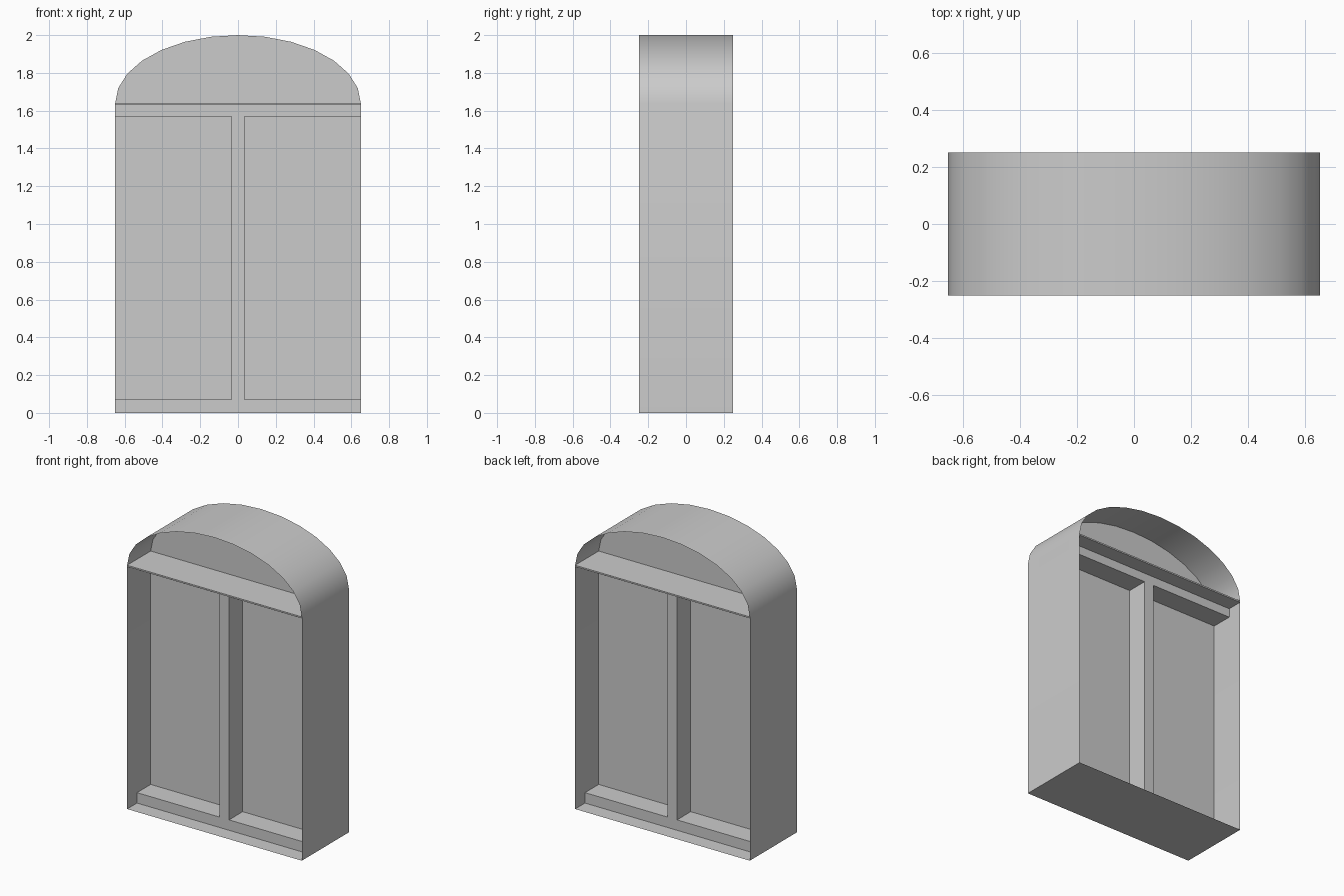
import bpy, bmesh, math

if "Cube" in bpy.data.objects:
    bpy.data.objects.remove(bpy.data.objects["Cube"])

W, D, SPRING, RISE = 0.65, 0.25, 1.64, 0.36   # half width, half depth, arch base, arch rise
BAR, BAR_D = 0.07, 0.145                      # bar width, bar half depth


def finish(name, bm):
    bmesh.ops.recalc_face_normals(bm, faces=bm.faces)
    mesh = bpy.data.meshes.new(name)
    bm.to_mesh(mesh)
    bm.free()
    obj = bpy.data.objects.new(name, mesh)
    bpy.context.collection.objects.link(obj)
    return obj


def extrude_profile(name, points, half_depth, capped=True):
    """Sweep an xz outline along y, with or without end faces."""
    bm = bmesh.new()
    front = [bm.verts.new((x, -half_depth, z)) for x, z in points]
    back = [bm.verts.new((x, half_depth, z)) for x, z in points]
    n = len(points)
    for i in range(n):
        j = (i + 1) % n
        bm.faces.new((front[i], front[j], back[j], back[i]))
    if capped:
        bm.faces.new(front)
        bm.faces.new(back[::-1])
    return finish(name, bm)


# Outline: floor, walls and elliptical arch of 14 segments
outline = [(-W, 0), (W, 0)]
for i in range(15):
    a = math.pi * i / 14
    outline.append((W * math.cos(a), SPRING + RISE * math.sin(a)))

# Thin outer casing, open at front and back
casing = extrude_profile("outer_casing", outline, D, capped=False)
bpy.context.view_layer.objects.active = casing
casing.select_set(True)
bpy.ops.object.shade_smooth_by_angle(angle=math.radians(30))

# Single pane in the middle of the depth
bm = bmesh.new()
bm.faces.new([bm.verts.new((x, 0, z)) for x, z in outline])
finish("centre_pane", bm)

# I-shaped frame: sill rail, mullion and transom rail
h = BAR / 2
right = [(W, 0), (W, BAR), (h, BAR), (h, SPRING - BAR), (W, SPRING - BAR), (W, SPRING)]
left = [(-x, z) for x, z in reversed(right)]
extrude_profile("mullion_frame", right + left, BAR_D)

# Full-depth shelf below the arch
extrude_profile("arch_shelf", [(-W, SPRING - 0.01), (W, SPRING - 0.01), (W, SPRING), (-W, SPRING)], D)
